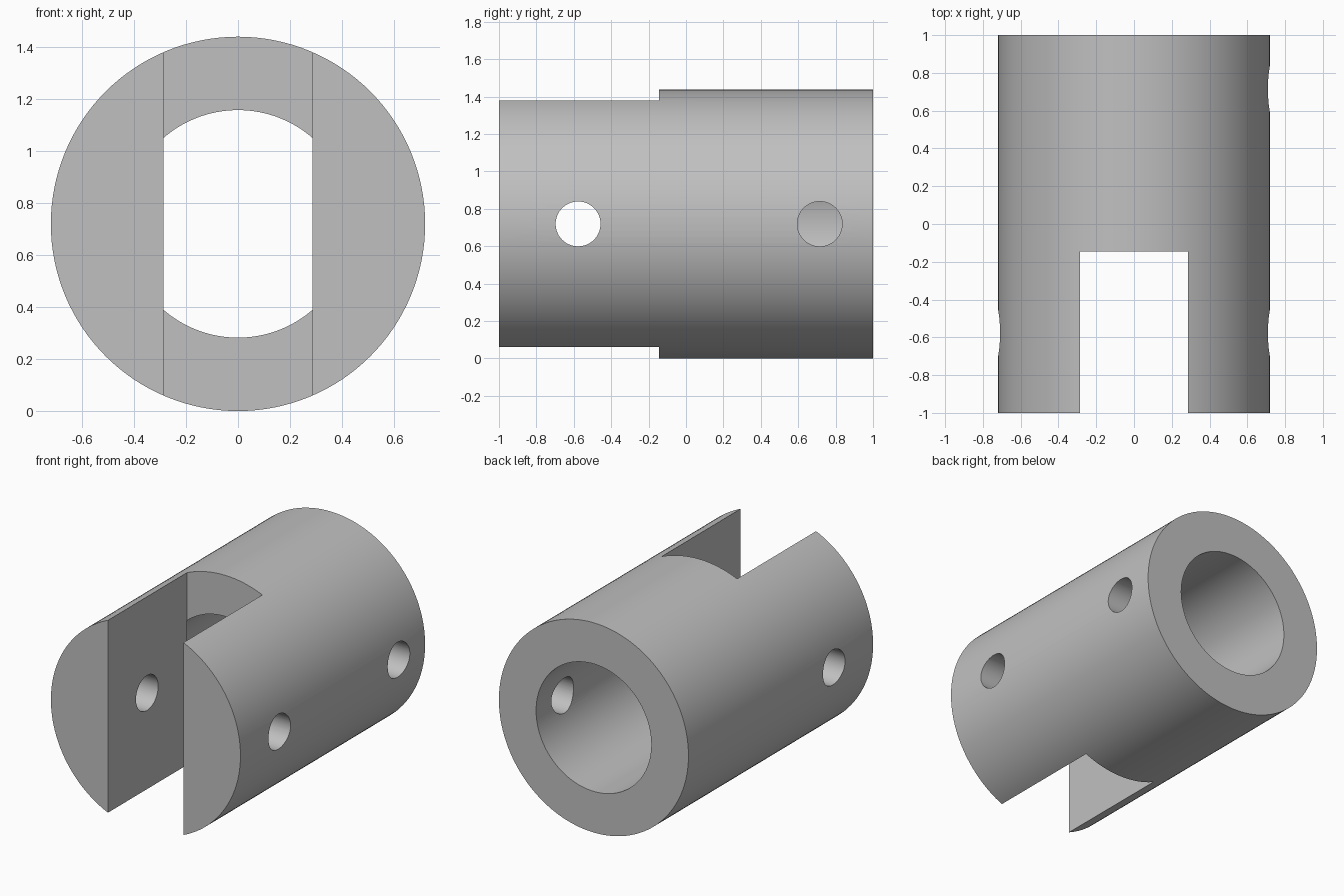
import bpy
from math import pi, radians

if "Cube" in bpy.data.objects:
    bpy.data.objects.remove(bpy.data.objects["Cube"], do_unlink=True)

R = 0.719          # outer radius, also the height of the axis
BORE = 0.437
SLOT = 0.286       # half width of the fork slot
SLOT_END = -0.145
HOLE = 0.12

steel = bpy.data.materials.new("plain_grey")
steel.use_nodes = True
grey = (0.53, 0.53, 0.53, 1)
steel.diffuse_color = grey
steel.node_tree.nodes["Principled BSDF"].inputs["Base Color"].default_value = grey


def rod(name, radius, start, end, axis, offset=0.0, sides=128):
    """Cylinder along x or y, with its axis at height R."""
    mid = (start + end) / 2
    spot = (mid, offset, R) if axis == "x" else (offset, mid, R)
    turn = (0, pi / 2, 0) if axis == "x" else (pi / 2, 0, 0)
    bpy.ops.mesh.primitive_cylinder_add(vertices=sides, radius=radius, depth=end - start,
                                        location=spot, rotation=turn)
    obj = bpy.context.object
    obj.name = name
    return obj


# Main body
body = rod("fork_coupling", R, -1, 1, "y")
body.data.materials.append(steel)

# Cutters: rear bore, fork slot, cross pin hole, one-sided rear hole
bore = rod("bore_cutter", BORE, SLOT_END - 0.0005, 1.2, "y")
bpy.ops.mesh.primitive_cube_add(size=1, location=(0, (SLOT_END - 1.2) / 2, R))
slot = bpy.context.object
slot.name = "slot_cutter"
slot.scale = (2 * SLOT, SLOT_END + 1.2, 2)
pin_hole = rod("pin_hole_cutter", HOLE, -1, 1, "x", -0.577, 64)
side_hole = rod("side_hole_cutter", HOLE, 0.2, 1, "x", 0.715, 64)

for cutter in (slot, bore, pin_hole, side_hole):
    mod = body.modifiers.new(cutter.name, "BOOLEAN")
    mod.operation = "DIFFERENCE"
    mod.solver = "EXACT"
    mod.object = cutter
    cutter.hide_render = True

# Apply the cuts, drop the cutters and smooth the round walls
bpy.ops.object.select_all(action="DESELECT")
body.select_set(True)
bpy.context.view_layer.objects.active = body
for mod in list(body.modifiers):
    bpy.ops.object.modifier_apply(modifier=mod.name)
for cutter in (slot, bore, pin_hole, side_hole):
    bpy.data.objects.remove(cutter, do_unlink=True)
bpy.ops.object.shade_smooth_by_angle(angle=radians(30))
